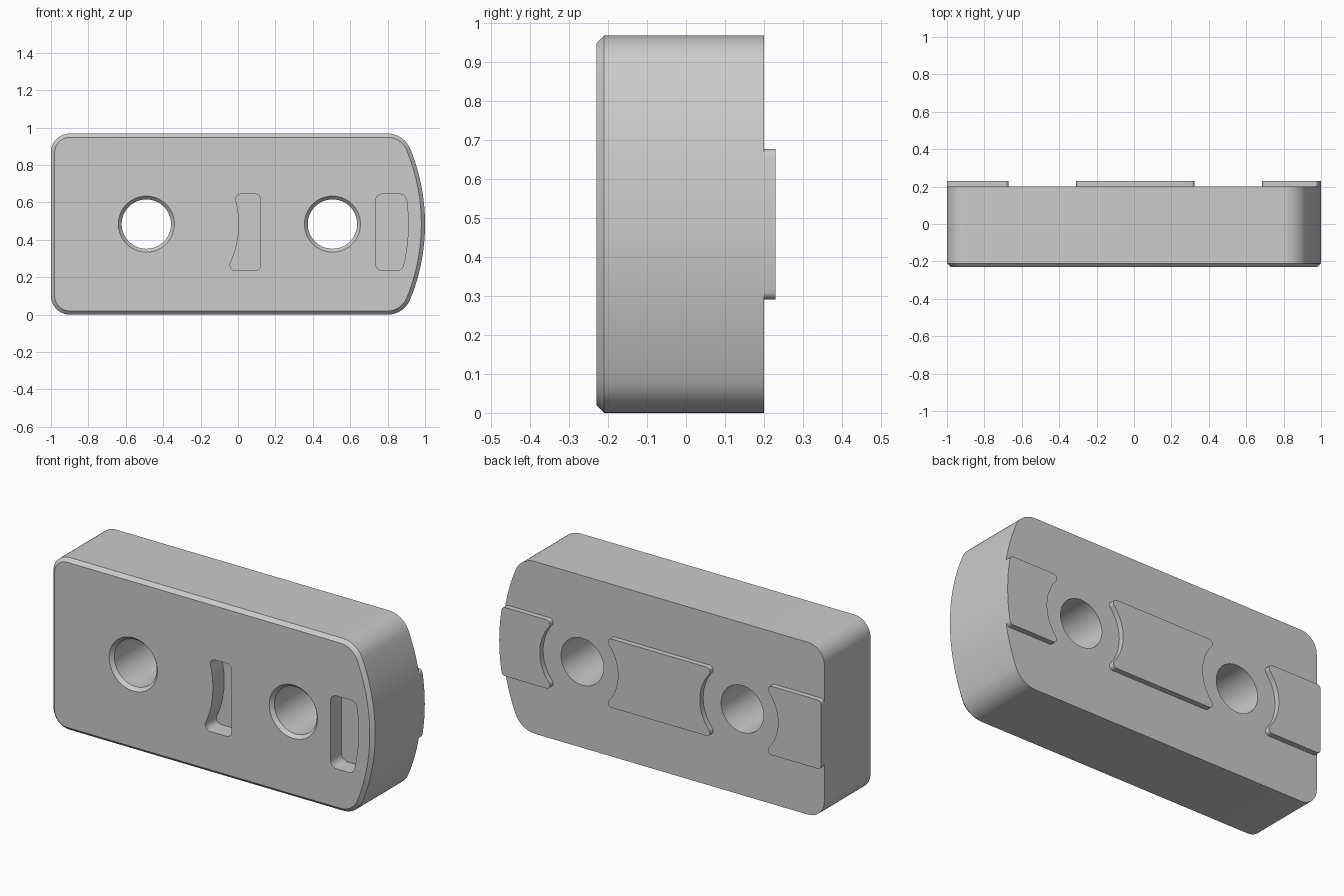
import bpy
import bmesh
from math import radians, degrees, sin, cos, sqrt, atan2

cube = bpy.data.objects.get("Cube")
if cube:
    bpy.data.objects.remove(cube, do_unlink=True)

HEIGHT = 0.968
MID = HEIGHT / 2                 # height of the hole axes
FRONT, BACK, PAD_BACK = -0.23, 0.20, 0.23
HOLES = (-0.49, 0.505)
END_CENTRE, END_RADIUS = -0.06, 1.06   # bowed end of the block

grey = bpy.data.materials.new("light_grey")
grey.use_nodes = True
colour = (0.6, 0.6, 0.6, 1)
grey.diffuse_color = colour
grey.node_tree.nodes["Principled BSDF"].inputs["Base Color"].default_value = colour


def arc(cx, cz, r, start, stop, n=10):
    angles = [radians(start + (stop - start) * i / n) for i in range(n + 1)]
    return [(cx + r * cos(a), cz + r * sin(a)) for a in angles]


def arc_end(cx, radius, low, high, r, hollow=False, side=1):
    """Curved end with rounded corners, listed from top to bottom."""
    reach = radius + r if hollow else radius - r
    corners = []
    for z in (high - r, low + r):
        dx = sqrt(reach ** 2 - (z - MID) ** 2)
        corners.append((dx, z, degrees(atan2(z - MID, dx))))
    (xt, zt, at), (xb, zb, ab) = corners
    turn = 180 if hollow else 0
    last = 270 if hollow else -90
    points = (arc(xt, zt, r, 90, turn + at)
              + arc(0, MID, radius, at, ab, 32)[1:-1]
              + arc(xb, zb, r, turn + ab, last))
    return [(cx + side * x, z) for x, z in points]


def flat_end(x, low, high, r, side):
    """Straight end with rounded corners, listed from top to bottom."""
    points = arc(-r, high - r, r, 90, 0) + arc(-r, low + r, r, 0, -90)
    return [(x + side * px, z) for px, z in points]


def loft(name, rings):
    """Solid through matching outlines, each given as (y, points)."""
    bm = bmesh.new()
    loops = [[bm.verts.new((x, y, z)) for x, z in pts] for y, pts in rings]
    bm.faces.new(loops[0])
    bm.faces.new(loops[-1])
    for a, b in zip(loops, loops[1:]):
        for i in range(len(a)):
            j = (i + 1) % len(a)
            bm.faces.new((a[i], a[j], b[j], b[i]))
    bmesh.ops.recalc_face_normals(bm, faces=bm.faces)
    mesh = bpy.data.meshes.new(name)
    bm.to_mesh(mesh)
    bm.free()
    mesh.materials.append(grey)
    obj = bpy.data.objects.new(name, mesh)
    bpy.context.collection.objects.link(obj)
    return obj


def activate(obj):
    bpy.ops.object.select_all(action='DESELECT')
    obj.select_set(True)
    bpy.context.view_layer.objects.active = obj


def outline(right, left):
    return right + left[::-1]


def block_outline(inset):
    low, high = inset, HEIGHT - inset
    return outline(
        arc_end(END_CENTRE, END_RADIUS - inset, low, high, 0.13 - inset),
        flat_end(-1 + inset, low, high, 0.10 - inset, -1))


# Block with a chamfered front rim
body = loft("body", [(FRONT, block_outline(0.02)),
                     (FRONT + 0.02, block_outline(0)),
                     (BACK, block_outline(0))])

# Countersunk through holes
cutters = []
for x in HOLES:
    rings = [(y, arc(x, MID, r, 0, 360, 64)[:-1])
             for y, r in ((FRONT - 0.02, 0.168), (FRONT + 0.02, 0.132), (BACK + 0.05, 0.132))]
    cutters.append(loft("hole_cutter", rings))

# Blind pockets in the front face
low, high = 0.235, 0.645
pockets = [
    outline(flat_end(0.12, low, high, 0.03, 1),
            arc_end(HOLES[0], 0.495, low, high, 0.03, hollow=True)),
    outline(arc_end(END_CENTRE, 0.97, low, high, 0.04),
            flat_end(0.735, low, high, 0.04, -1)),
]
for shape in pockets:
    cutters.append(loft("pocket_cutter", [(FRONT - 0.02, shape), (FRONT + 0.1, shape)]))

activate(body)
for cutter in cutters:
    cutter.hide_render = True
    cut = body.modifiers.new("cut", 'BOOLEAN')
    cut.operation = 'DIFFERENCE'
    cut.solver = 'EXACT'
    cut.object = cutter
    bpy.ops.object.modifier_apply(modifier=cut.name)
for cutter in cutters:
    bpy.data.objects.remove(cutter, do_unlink=True)

# Raised pads on the back, hollowed around the holes
low, high, tip = MID - 0.193, MID + 0.193, 0.022


def hollow_end(hole, side):
    return arc_end(hole, 0.243, low, high, tip, hollow=True, side=side)


pads = {
    "middle_pad": outline(hollow_end(HOLES[1], -1), hollow_end(HOLES[0], 1)),
    "left_pad": outline(arc_end(END_CENTRE, END_RADIUS, low, high, tip),
                        hollow_end(HOLES[1], 1)),
    "right_pad": outline(hollow_end(HOLES[0], -1), flat_end(-1, low, high, tip, -1)),
}
parts = [body] + [loft(name, [(BACK, s), (PAD_BACK, s)]) for name, s in pads.items()]

for part in parts:
    activate(part)
    bpy.ops.object.shade_smooth_by_angle(angle=radians(30))
